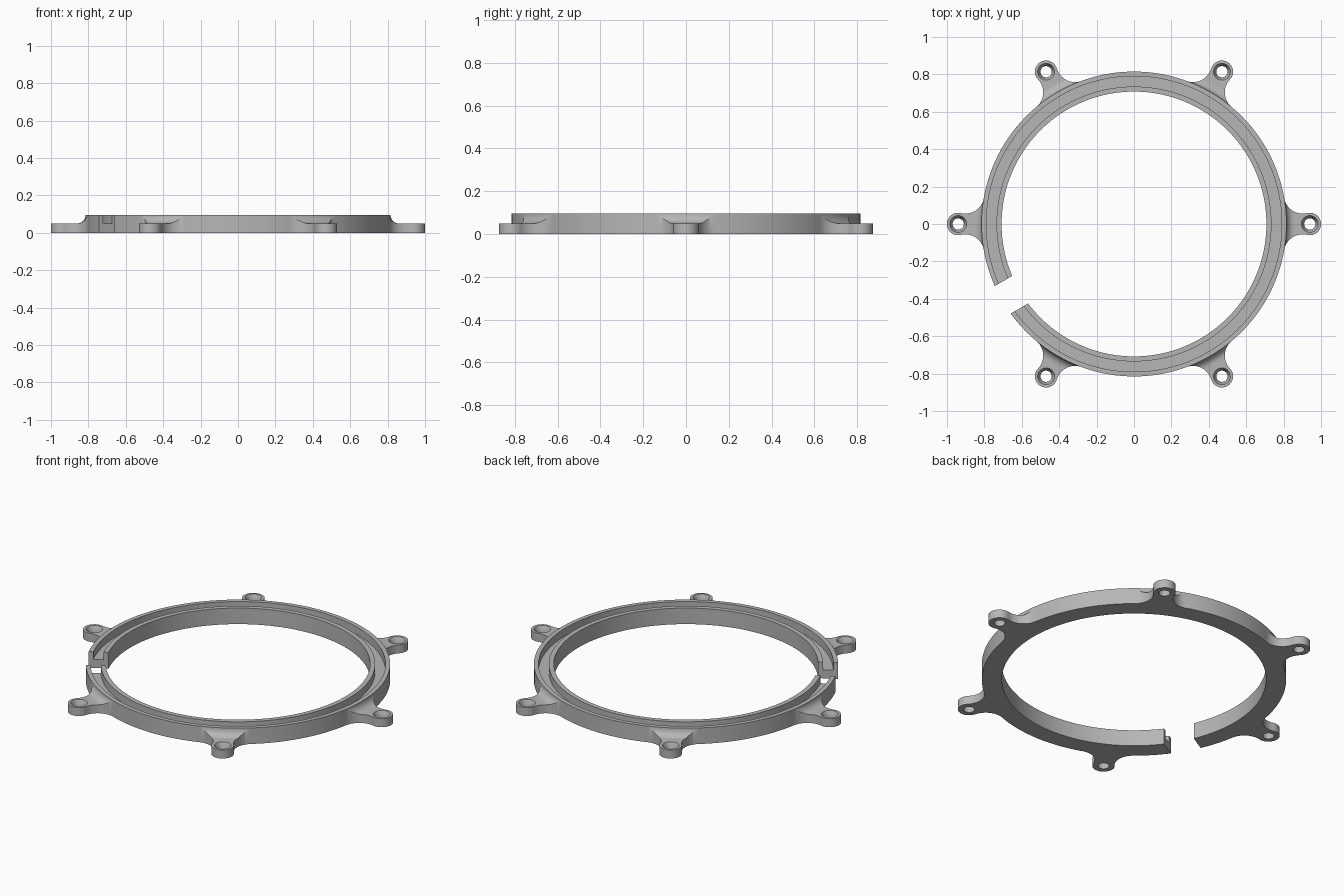
import bpy, bmesh
from math import sin, cos, asin, acos, atan2, pi, radians

cube = bpy.data.objects.get("Cube")
if cube:
    bpy.data.objects.remove(cube, do_unlink=True)

RING_IN, RING_OUT, HEIGHT = 0.708, 0.815, 0.095
GROOVE_IN, GROOVE_OUT, FLOOR = 0.735, 0.79, 0.05
BOLT_R, BOSS_R, SIDE_R = 0.94, 0.06, 0.1
TOP_FILLET = HEIGHT - FLOOR
GAP_ANGLE, GAP_HALF = radians(210), 0.085

grey = bpy.data.materials.new("plain_grey")
grey.use_nodes = True
colour = (0.47, 0.47, 0.47, 1)
grey.diffuse_color = colour
grey.node_tree.nodes["Principled BSDF"].inputs["Base Color"].default_value = colour


def finish(name, bm):
    bmesh.ops.recalc_face_normals(bm, faces=bm.faces)
    mesh = bpy.data.meshes.new(name)
    bm.to_mesh(mesh)
    bm.free()
    mesh.materials.append(grey)
    obj = bpy.data.objects.new(name, mesh)
    bpy.context.collection.objects.link(obj)
    return obj


def activate(obj):
    bpy.ops.object.select_all(action='DESELECT')
    obj.select_set(True)
    bpy.context.view_layer.objects.active = obj


def sweep(name, profile, span, steps):
    """Turn an (r, z) profile about z; span(r) gives its start and end angle."""
    bm = bmesh.new()
    rows = []
    for i in range(steps + 1):
        row = []
        for r, z in profile:
            a, b = span(r)
            t = a + (b - a) * i / steps
            row.append(bm.verts.new((r * cos(t), r * sin(t), z)))
        rows.append(row)
    n = len(profile)
    for p, q in zip(rows, rows[1:]):
        for k in range(n):
            m = (k + 1) % n
            bm.faces.new((p[k], p[m], q[m], q[k]))
    bm.faces.new(rows[0])
    bm.faces.new(rows[-1])
    return finish(name, bm)


def cone(name, r1, r2, z1, z2):
    bm = bmesh.new()
    bmesh.ops.create_cone(bm, cap_ends=True, segments=40, radius1=r1,
                          radius2=r2, depth=z2 - z1)
    bmesh.ops.translate(bm, vec=(BOLT_R, 0, (z1 + z2) / 2), verts=bm.verts)
    return finish(name, bm)


def cut(obj, cutter, operation):
    cutter.hide_render = True
    mod = obj.modifiers.new("cut", 'BOOLEAN')
    mod.operation, mod.solver, mod.object = operation, 'EXACT', cutter
    activate(obj)
    bpy.ops.object.modifier_apply(modifier=mod.name)
    bpy.data.objects.remove(cutter, do_unlink=True)


def smooth(obj):
    activate(obj)
    bpy.ops.object.shade_smooth_by_angle(angle=radians(30))


# Split ring with a channel in its top; the gap has parallel sides
def gap_span(r):
    half = asin(GAP_HALF / r)
    return GAP_ANGLE + half, GAP_ANGLE + 2 * pi - half


ring = sweep("split_ring", [
    (RING_IN, 0), (RING_OUT, 0), (RING_OUT, HEIGHT), (GROOVE_OUT, HEIGHT),
    (GROOVE_OUT, FLOOR), (GROOVE_IN, FLOOR), (GROOVE_IN, HEIGHT),
    (RING_IN, HEIGHT)], gap_span, 160)
smooth(ring)

# Lug outline: round boss blended into the ring by tangent arcs
far = RING_OUT + SIDE_R
theta = acos((BOLT_R**2 + far**2 - (BOSS_R + SIDE_R)**2) / (2 * BOLT_R * far))
cx, cy = far * cos(theta), far * sin(theta)
boss_dir = atan2(cy, cx - BOLT_R)
start, end = theta + pi, boss_dir + pi
if end < start:
    end += 2 * pi
if end - start > pi:
    end -= 2 * pi
half = [(BOLT_R + BOSS_R * cos(boss_dir * i / 20),
         BOSS_R * sin(boss_dir * i / 20)) for i in range(21)]
for i in range(1, 17):
    t = end + (start - end) * i / 16
    half.append((cx + SIDE_R * cos(t), cy + SIDE_R * sin(t)))
root = RING_OUT - 0.004
half += [(root * cos(theta * (1 - i / 8)), root * sin(theta * (1 - i / 8)))
         for i in range(9)]
outline = half + [(x, -y) for x, y in half[-2:0:-1]]

bm = bmesh.new()
base = bm.faces.new([bm.verts.new((x, y, 0)) for x, y in outline])
raised = bmesh.ops.extrude_face_region(bm, geom=[base])["geom"]
bmesh.ops.translate(bm, vec=(0, 0, 0.2),
                    verts=[v for v in raised if isinstance(v, bmesh.types.BMVert)])
lug = finish("mounting_lug_1", bm)

# Trim the top to a flat pad with a concave rise to the ring
rise = []
for i in range(11):
    t = pi / 2 * i / 10
    rise.append((RING_OUT + TOP_FILLET * (1 - sin(t)),
                 HEIGHT - TOP_FILLET * cos(t)))
trim = sweep("lug_trim", [(0.7, -0.02), (1.1, -0.02), (1.1, FLOOR)] + rise +
             [(0.7, HEIGHT)], lambda r: (-0.4, 0.4), 48)
cut(lug, trim, 'INTERSECT')

# Countersunk screw hole
cut(lug, cone("hole_cutter", 0.03, 0.03, -0.05, 0.15), 'DIFFERENCE')
cut(lug, cone("countersink_cutter", 0.03, 0.05, 0.02, 0.06), 'DIFFERENCE')
smooth(lug)

# Six lugs evenly round the ring
for i in range(1, 6):
    copy = bpy.data.objects.new(f"mounting_lug_{i + 1}", lug.data)
    copy.rotation_euler.z = i * pi / 3
    bpy.context.collection.objects.link(copy)
